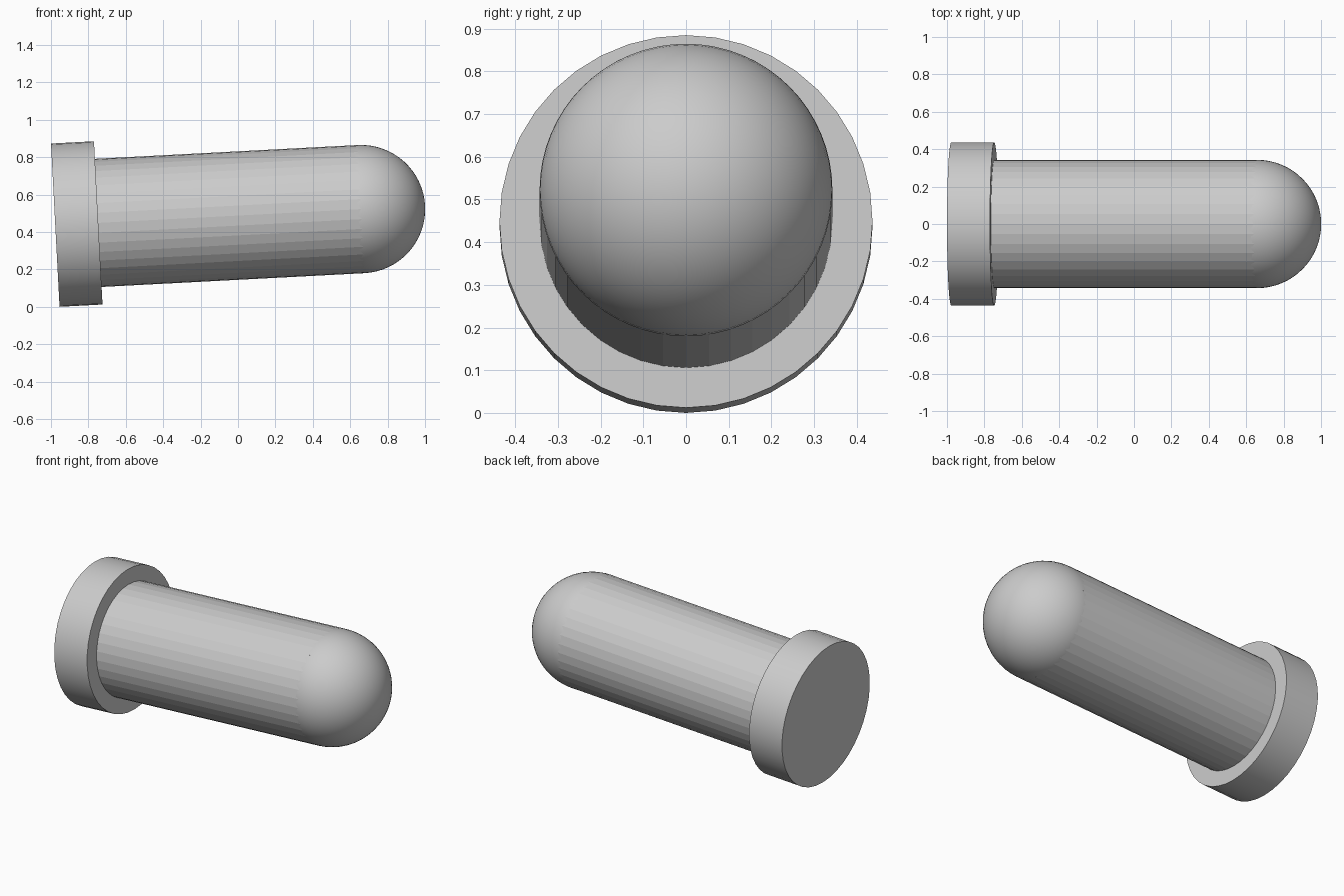
import bpy
from math import radians
from mathutils import Matrix, Vector

cube = bpy.data.objects.get("Cube")
if cube:
    bpy.data.objects.remove(cube, do_unlink=True)

# One plain grey for the whole model
grey = bpy.data.materials.new("plain_grey")
grey.use_nodes = True
colour = (0.6, 0.6, 0.6, 1)
grey.diffuse_color = colour
grey.node_tree.nodes["Principled BSDF"].inputs["Base Color"].default_value = colour

SIDES = 40
FLANGE_RADIUS, FLANGE_LENGTH = 0.437, 0.23
BODY_RADIUS, BODY_END = 0.343, 1.637

# Local z runs along the axis, from the flange's outer face to the tip;
# the axis lies along +x, tipped up by three degrees
frame = (Matrix.Translation(Vector((-0.977, 0, 0.4364)))
         @ Matrix.Rotation(radians(87), 4, "Y"))


def finish(name, along, smooth):
    """Name, place and colour the primitive just added."""
    part = bpy.context.object
    part.name = name
    part.data.materials.append(grey)
    part.matrix_world = frame @ Matrix.Translation((0, 0, along))
    if smooth:
        bpy.ops.object.shade_smooth_by_angle(angle=radians(30))


def cylinder(name, radius, start, end, smooth):
    bpy.ops.mesh.primitive_cylinder_add(vertices=SIDES, radius=radius, depth=end - start)
    finish(name, (start + end) / 2, smooth)


# Wide flange at the base, faceted shaft and rounded tip
cylinder("flange", FLANGE_RADIUS, 0, FLANGE_LENGTH, True)
cylinder("shaft", BODY_RADIUS, FLANGE_LENGTH / 2, BODY_END, False)
bpy.ops.mesh.primitive_uv_sphere_add(segments=64, ring_count=32, radius=BODY_RADIUS)
finish("round_tip", BODY_END, True)
